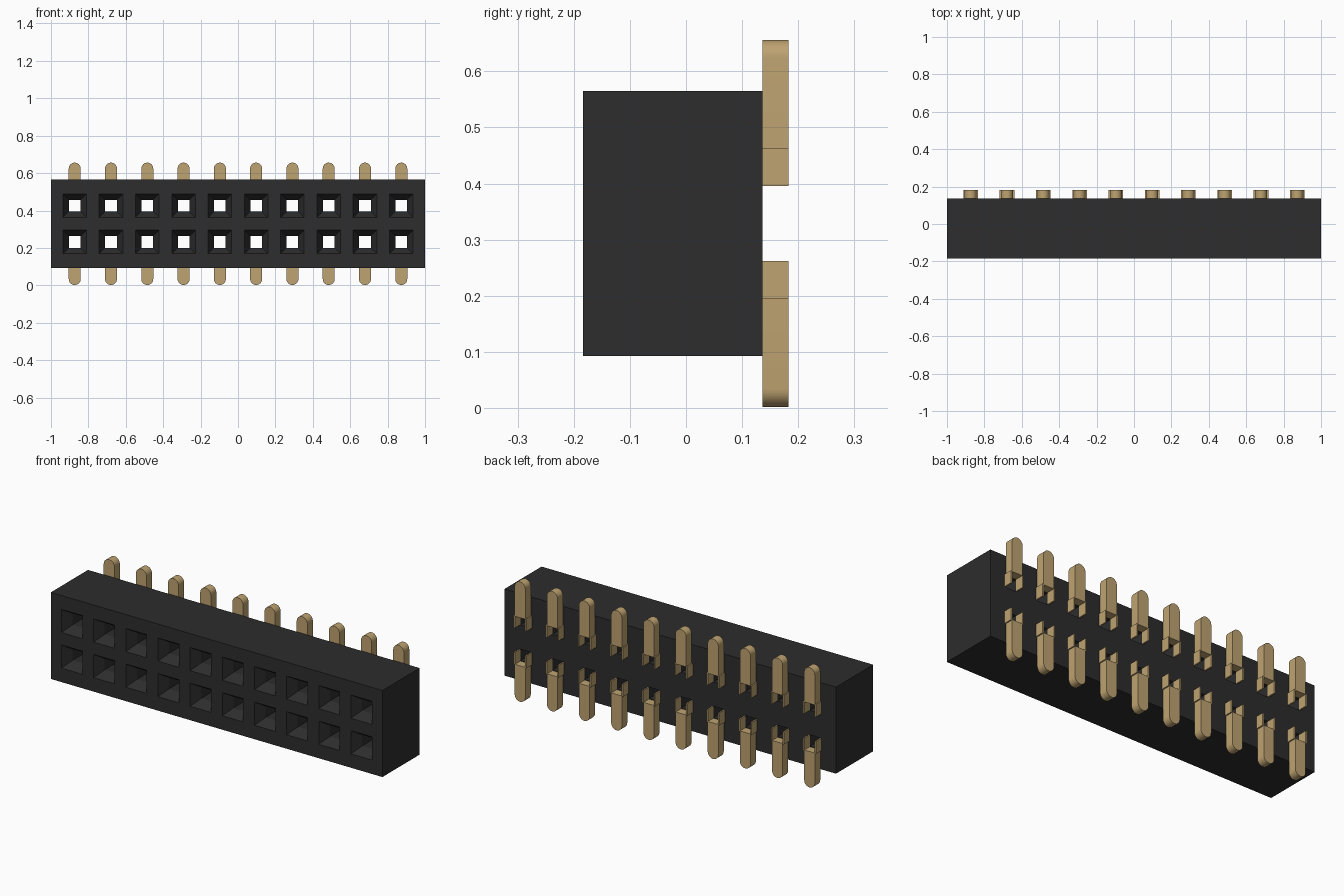
import bpy, bmesh, math

cube = bpy.data.objects.get("Cube")
if cube:
    bpy.data.objects.remove(cube, do_unlink=True)

PITCH = 0.194
COLS = 10
Z_MID = 0.329
Y_FRONT, Y_BACK, Y_PIN = -0.184, 0.136, 0.183
HALF_H = 0.236
MOUTH, THROAT, FUNNEL = 0.063, 0.031, 0.05
FIRST_X = -PITCH * (COLS - 1) / 2


def material(name, rgb):
    m = bpy.data.materials.new(name)
    m.use_nodes = True
    m.diffuse_color = (*rgb, 1)
    b = m.node_tree.nodes["Principled BSDF"]
    b.inputs["Base Color"].default_value = (*rgb, 1)
    b.inputs["Roughness"].default_value = 0.6
    return m


def finish(bm, name, mat):
    bmesh.ops.remove_doubles(bm, verts=bm.verts, dist=1e-5)
    bmesh.ops.recalc_face_normals(bm, faces=bm.faces)
    me = bpy.data.meshes.new(name)
    bm.to_mesh(me)
    bm.free()
    me.materials.append(mat)
    ob = bpy.data.objects.new(name, me)
    bpy.context.collection.objects.link(ob)
    return ob


black = material("black plastic", (0.026, 0.026, 0.026))
gold = material("gold metal", (0.515, 0.366, 0.165))


# Housing: one cell per socket, each a chain of square rings from front to back
def socket_cell(bm, col, row):
    cx = FIRST_X + col * PITCH
    cz = Z_MID + (row - 0.5) * PITCH
    x0 = -1 if col == 0 else cx - PITCH / 2
    x1 = 1 if col == COLS - 1 else cx + PITCH / 2
    z0, z1 = (Z_MID - HALF_H, Z_MID) if row == 0 else (Z_MID, Z_MID + HALF_H)

    def ring(xa, xb, za, zb, y):
        return [bm.verts.new(p) for p in
                ((xa, y, za), (xb, y, za), (xb, y, zb), (xa, y, zb))]

    def square(r, y):
        return ring(cx - r, cx + r, cz - r, cz + r, y)

    rings = [ring(x0, x1, z0, z1, Y_FRONT),
             square(MOUTH, Y_FRONT),
             square(THROAT, Y_FRONT + FUNNEL),
             square(THROAT, Y_BACK),
             ring(x0, x1, z0, z1, Y_BACK)]
    for a, b in zip(rings, rings[1:]):
        for k in range(4):
            n = (k + 1) % 4
            bm.faces.new((a[k], a[n], b[n], b[k]))
    # outer walls only on the rim of the housing
    rim = (row == 0, col == COLS - 1, row == 1, col == 0)
    a, b = rings[0], rings[-1]
    for k in range(4):
        if rim[k]:
            n = (k + 1) % 4
            bm.faces.new((b[k], b[n], a[n], a[k]))


bm = bmesh.new()
for c in range(COLS):
    for r in range(2):
        socket_cell(bm, c, r)
finish(bm, "socket_housing", black)


# Pins: forked outline with a round tip, extruded backwards and repeated along x
def pin_row(name, side):
    half, fork = 0.032, 0.039
    low, step, top = 0.067, 0.134, 0.327      # heights from the middle
    tip = top - half
    pts = [(-half, step), (-fork, step), (-fork, low), (-THROAT, low),
           (-THROAT, step), (THROAT, step), (THROAT, low), (fork, low),
           (fork, step), (half, step)]
    pts[4:6] = [(-THROAT, step - 0.003), (THROAT, step - 0.003)]
    pts += [(half * math.cos(math.pi * i / 16), tip + half * math.sin(math.pi * i / 16))
            for i in range(17)]
    bm = bmesh.new()
    face = bm.faces.new([bm.verts.new((FIRST_X + x, Y_BACK, Z_MID + side * z))
                         for x, z in pts])
    ext = bmesh.ops.extrude_face_region(bm, geom=[face], use_keep_orig=True)
    moved = [v for v in ext["geom"] if isinstance(v, bmesh.types.BMVert)]
    bmesh.ops.translate(bm, verts=moved, vec=(0, Y_PIN - Y_BACK, 0))
    ob = finish(bm, name, gold)
    arr = ob.modifiers.new("row", 'ARRAY')
    arr.count = COLS
    arr.use_relative_offset = False
    arr.use_constant_offset = True
    arr.constant_offset_displace = (PITCH, 0, 0)
    bpy.ops.object.select_all(action='DESELECT')
    ob.select_set(True)
    bpy.context.view_layer.objects.active = ob
    bpy.ops.object.shade_smooth_by_angle(angle=math.radians(30))


pin_row("upper_pins", 1)
pin_row("lower_pins", -1)
